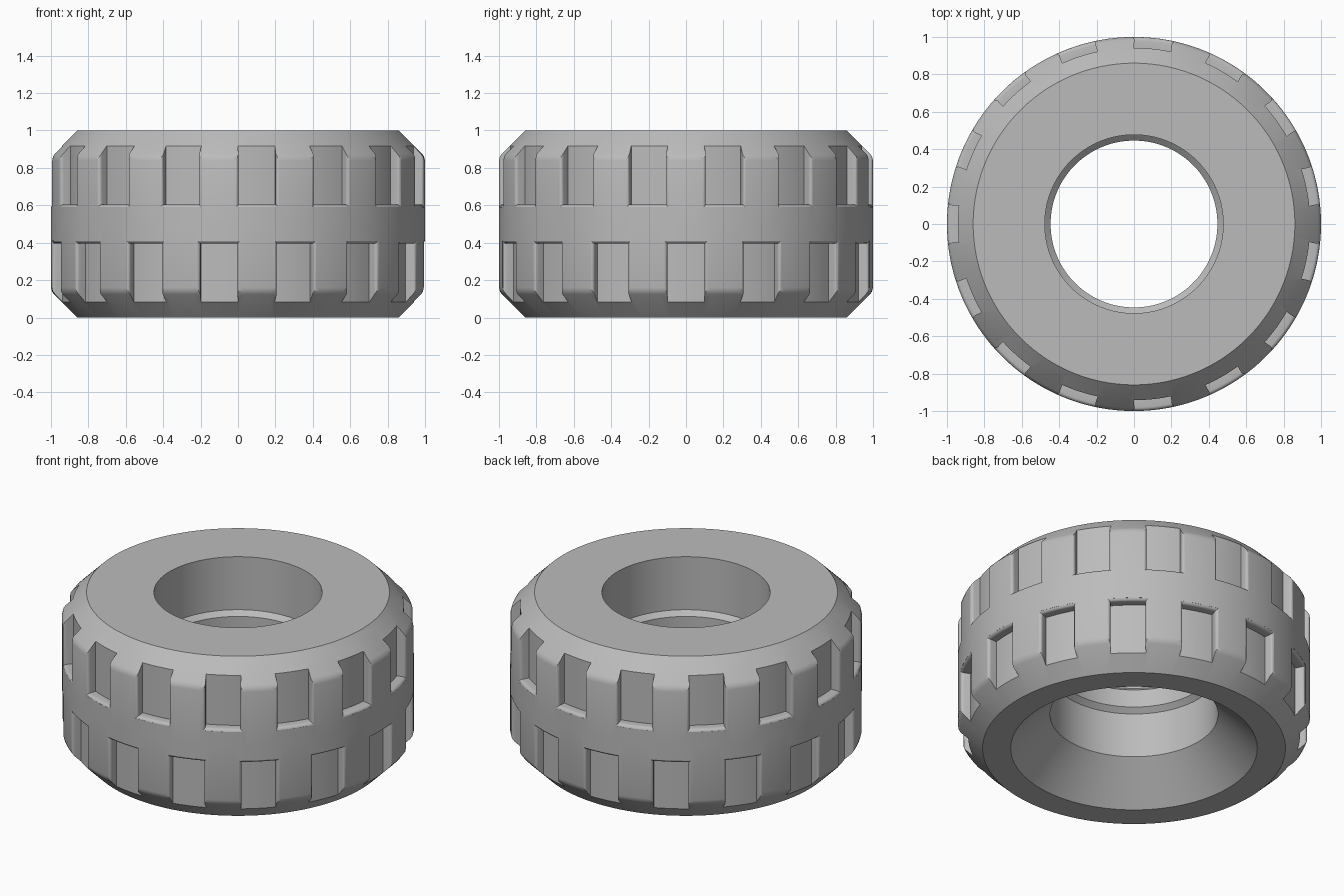
import bpy, bmesh, math
from mathutils import Matrix

if "Cube" in bpy.data.objects:
    bpy.data.objects.remove(bpy.data.objects["Cube"])

SEGMENTS = 180
NOTCHES = 15
FLOOR, HALF_WIDTH, FILLET = 0.942, 0.1, 0.02


def make_material(name, colour):
    mat = bpy.data.materials.new(name)
    mat.use_nodes = True
    mat.diffuse_color = colour
    mat.node_tree.nodes["Principled BSDF"].inputs["Base Color"].default_value = colour
    return mat


def make_object(name, bm):
    bmesh.ops.recalc_face_normals(bm, faces=bm.faces)
    mesh = bpy.data.meshes.new(name)
    bm.to_mesh(mesh)
    bm.free()
    obj = bpy.data.objects.new(name, mesh)
    bpy.context.collection.objects.link(obj)
    return obj


def bridge(bm, a, b):
    for i in range(len(a)):
        j = (i + 1) % len(a)
        bm.faces.new((a[i], a[j], b[j], b[i]))


def lathe(name, profile):
    """Revolve a closed (radius, height) profile around z."""
    bm = bmesh.new()
    rings = []
    for k in range(SEGMENTS):
        a = math.tau * k / SEGMENTS
        rings.append([bm.verts.new((r * math.cos(a), r * math.sin(a), z))
                      for r, z in profile])
    for k in range(SEGMENTS):
        bridge(bm, rings[k], rings[(k + 1) % SEGMENTS])
    return make_object(name, bm)


def add_notch(bm, angle, inner_z, outer_z, spread):
    """Block with a curved floor and a rounded, flaring mouth."""
    layers = [(FLOOR, 0.0)]
    for deg in (0, 20, 40, 60, 76):
        t = math.radians(deg)
        layers.append((1 - FILLET + FILLET * math.sin(t), FILLET * (1 - math.cos(t))))
    layers.append((1.05, layers[-1][1]))
    steps = [i / 4 for i in range(-4, 5)]
    n = len(steps)
    rings = []
    for r, flare in layers:
        ring = []
        for z, us in ((inner_z + spread * flare, steps), (outer_z, steps[::-1])):
            for u in us:
                y = u * (HALF_WIDTH + flare)
                ring.append(bm.verts.new((math.sqrt(r * r - y * y), y, z)))
        rings.append(ring)
    for a, b in zip(rings, rings[1:]):
        bridge(bm, a, b)
    for ring in (rings[0], rings[-1]):
        for i in range(n - 1):
            bm.faces.new((ring[i], ring[i + 1], ring[2 * n - 2 - i], ring[2 * n - 1 - i]))
    bmesh.ops.rotate(bm, verts=[v for ring in rings for v in ring],
                     cent=(0, 0, 0), matrix=Matrix.Rotation(angle, 3, "Z"))


# Tyre body: bevelled shoulders, bore with a raised rib, conical bottom recess
tyre = lathe("tyre", [
    (0.70, 0), (0.86, 0), (0.984, 0.124), (0.995, 0.14), (1, 0.16),
    (1, 0.5), (1, 0.84), (0.995, 0.86), (0.984, 0.876), (0.86, 1),
    (0.477, 1), (0.477, 0.668), (0.446, 0.64), (0.446, 0.528),
    (0.477, 0.5), (0.477, 0.22)])
tyre.data.materials.append(make_material("grey rubber", (0.5, 0.5, 0.5, 1)))

# Two staggered rows of tread notches
cut = bmesh.new()
for k in range(NOTCHES):
    a = math.tau * k / NOTCHES
    add_notch(cut, a, 0.395, -0.1, 1)
    add_notch(cut, a + math.pi, 0.605, 1.1, -1)
cutter = make_object("tread_cutter", cut)
cutter.hide_render = True

mod = tyre.modifiers.new("tread", "BOOLEAN")
mod.operation = "DIFFERENCE"
mod.solver = "EXACT"
mod.object = cutter
bpy.ops.object.select_all(action="DESELECT")
bpy.context.view_layer.objects.active = tyre
tyre.select_set(True)
bpy.ops.object.modifier_apply(modifier="tread")
bpy.data.objects.remove(cutter)

bpy.ops.object.shade_smooth_by_angle(angle=math.radians(28))
